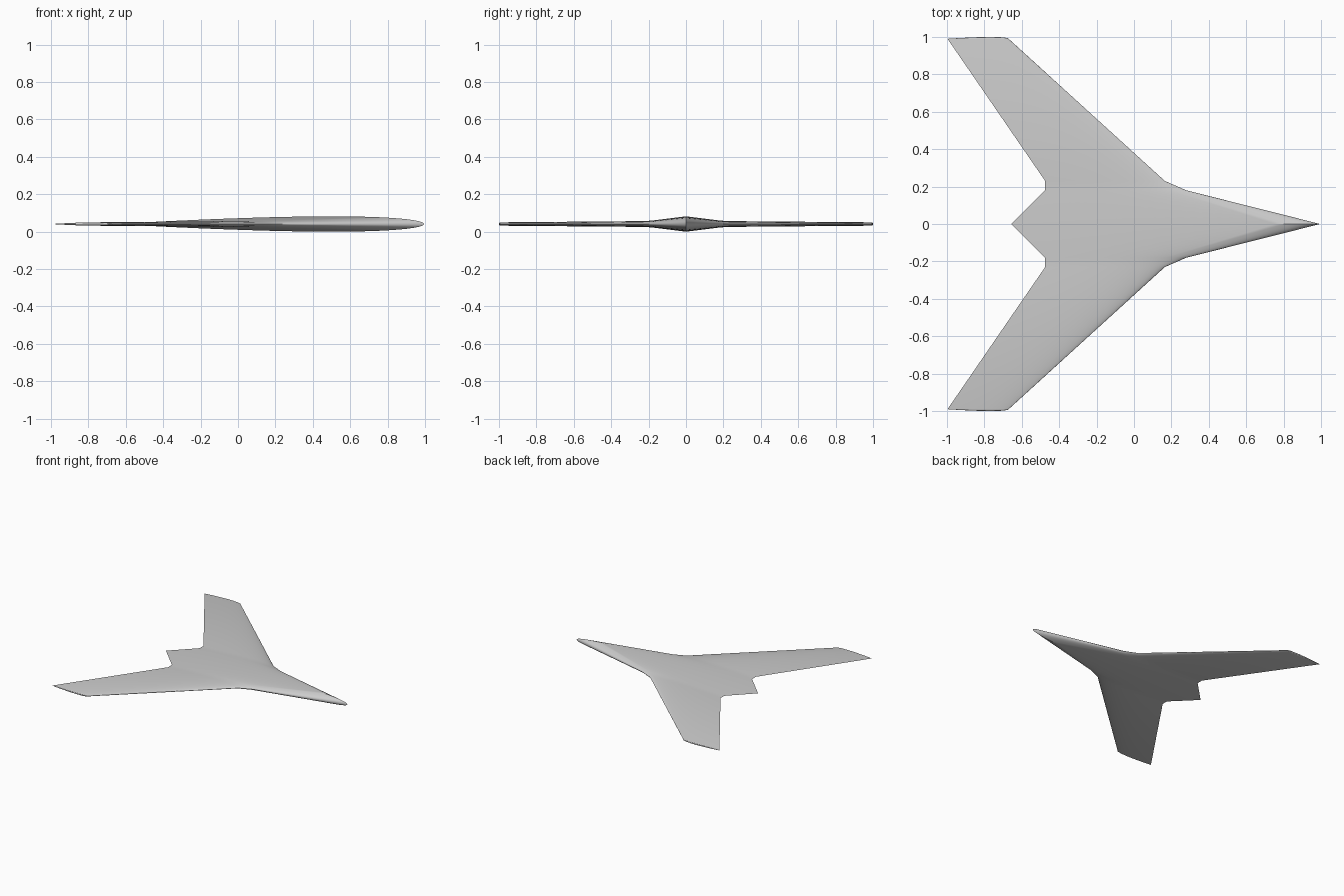
import bpy
import bmesh
import math

cube = bpy.data.objects.get("Cube")
if cube:
    bpy.data.objects.remove(cube, do_unlink=True)

MID_Z = 0.041
SEGMENTS = 32

# Half-span stations: y, leading edge x, trailing edge x, half thickness
STATIONS = [
    (0.0, 0.995, -0.655, 0.041),
    (0.18, 0.28, -0.475, 0.0185),
    (0.23, 0.165, -0.475, 0.0155),
    (0.99, -0.67, -0.997, 0.009),
]


def thickness(t):
    """Symmetric aerofoil thickness along the chord, peak near 1."""
    return 2 * (1.4845 * math.sqrt(t) - 0.63 * t - 1.758 * t**2
                + 1.4215 * t**3 - 0.518 * t**4)


def section(bm, y, lead, trail, half, side, roll=0.0):
    """Closed aerofoil loop; roll swings it outward to round the wing tip."""
    loop = []
    for i in range(2 * SEGMENTS):
        a = math.pi * i / SEGMENTS
        t = (1 + math.cos(a)) / 2
        h = max(thickness(t), 0.0)
        up = 1 if i < SEGMENTS else -1
        loop.append(bm.verts.new((
            lead + (trail - lead) * t,
            side * (y + 0.01 * h * math.sin(roll)),
            MID_Z + up * half * h * math.cos(roll))))
    return loop


def build_airframe():
    bm = bmesh.new()
    tip = STATIONS[-1]
    loops = [section(bm, *s, -1) for s in reversed(STATIONS[1:])]
    loops += [section(bm, *s, 1) for s in STATIONS]
    # Rounded tip caps
    for k in (1, 2, 3):
        roll = k * math.pi / 6
        loops.insert(0, section(bm, *tip, -1, roll))
        loops.append(section(bm, *tip, 1, roll))
    n = 2 * SEGMENTS
    for a, b in zip(loops, loops[1:]):
        for i in range(n):
            j = (i + 1) % n
            bm.faces.new((a[i], a[j], b[j], b[i]))
    bmesh.ops.remove_doubles(bm, verts=bm.verts[:], dist=0.00001)
    bmesh.ops.dissolve_degenerate(bm, edges=bm.edges[:], dist=0.00001)
    bmesh.ops.recalc_face_normals(bm, faces=bm.faces[:])
    mesh = bpy.data.meshes.new("blended_wing_body")
    bm.to_mesh(mesh)
    bm.free()
    obj = bpy.data.objects.new("blended_wing_body", mesh)
    bpy.context.collection.objects.link(obj)
    return obj


# Single flat grey skin
grey = bpy.data.materials.new("light_grey")
grey.use_nodes = True
colour = (0.6, 0.6, 0.6, 1)
grey.diffuse_color = colour
grey.node_tree.nodes["Principled BSDF"].inputs["Base Color"].default_value = colour

airframe = build_airframe()
airframe.data.materials.append(grey)
bpy.context.view_layer.objects.active = airframe
airframe.select_set(True)
bpy.ops.object.shade_smooth_by_angle(angle=math.radians(30))
